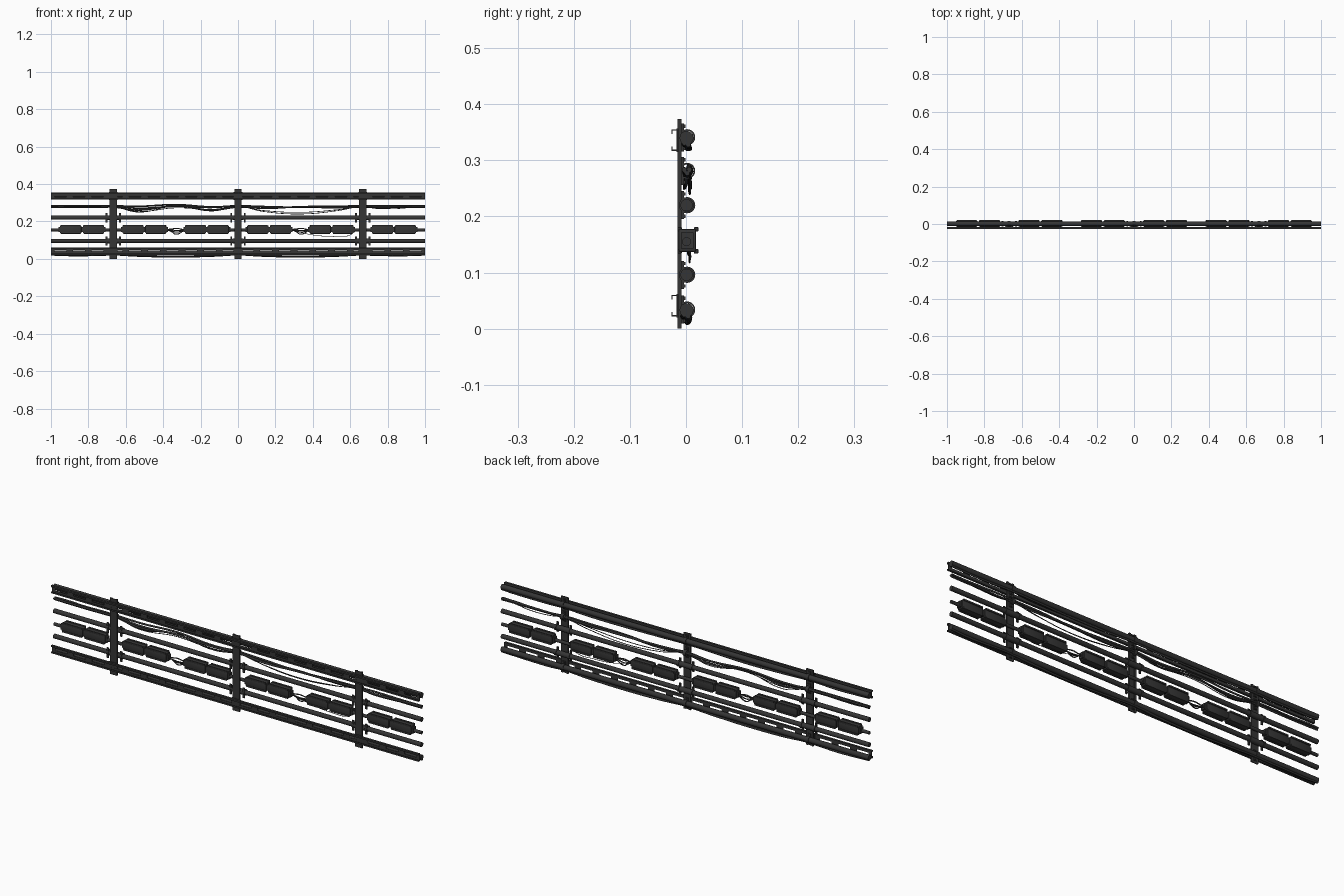
import bpy, bmesh, math, random
from mathutils import Vector

if "Cube" in bpy.data.objects:
    bpy.data.objects.remove(bpy.data.objects["Cube"])
random.seed(4)

mat = bpy.data.materials.new("dark_grey")
mat.diffuse_color = (0.035, 0.035, 0.035, 1)
mat.use_nodes = True
mat.node_tree.nodes["Principled BSDF"].inputs["Base Color"].default_value = mat.diffuse_color
POSTS = (-0.667, 0.0, 0.667)


def finish(name, mesh, smooth=False):
    ob = bpy.data.objects.new(name, mesh)
    bpy.context.collection.objects.link(ob)
    mesh.materials.clear()
    mesh.materials.append(mat)
    if smooth:
        bpy.ops.object.select_all(action='DESELECT')
        ob.select_set(True)
        bpy.context.view_layer.objects.active = ob
        bpy.ops.object.shade_smooth_by_angle(angle=math.radians(40))
    return ob


def boxes(name, items, bevel=0):
    """items: (x0, x1, y0, y1, z0, z1) joined into one object"""
    bm = bmesh.new()
    for x0, x1, y0, y1, z0, z1 in items:
        for v in bmesh.ops.create_cube(bm, size=1)['verts']:
            v.co = Vector(((x0 + x1) / 2 + v.co.x * (x1 - x0),
                           (y0 + y1) / 2 + v.co.y * (y1 - y0),
                           (z0 + z1) / 2 + v.co.z * (z1 - z0)))
    if bevel:
        bmesh.ops.bevel(bm, geom=bm.edges[:], offset=bevel, segments=2,
                        profile=0.5, affect='EDGES')
    me = bpy.data.meshes.new(name)
    bm.to_mesh(me)
    bm.free()
    return finish(name, me, bool(bevel))


def tubes(name, paths, r, res=4, cyclic=False, poly=False):
    """round tubes along point lists, joined into one object"""
    cu = bpy.data.curves.new(name, 'CURVE')
    cu.dimensions = '3D'
    cu.bevel_depth = r
    cu.bevel_resolution = res
    cu.resolution_u = 8
    cu.use_fill_caps = True
    for pts in paths:
        sp = cu.splines.new('POLY' if poly else 'BEZIER')
        knots = sp.points if poly else sp.bezier_points
        knots.add(len(pts) - 1)
        for k, p in zip(knots, pts):
            if poly:
                k.co = (*p, 1)
            else:
                k.co = p
                k.handle_left_type = k.handle_right_type = 'AUTO'
        sp.use_cyclic_u = cyclic
    tmp = bpy.data.objects.new(name + "_tmp", cu)
    bpy.context.collection.objects.link(tmp)
    bpy.context.view_layer.update()
    me = bpy.data.meshes.new_from_object(tmp)
    bpy.data.objects.remove(tmp)
    me.name = name
    return finish(name, me, True)


# slotted channel rails, open towards -y
for name, z in (("lower_rail", 0.041), ("upper_rail", 0.336)):
    parts = []
    for s in (-1, 1):
        def band(a, b, y0, y1):
            lo, hi = sorted((z + s * a, z + s * b))
            parts.append((-1, 1, y0, y1, lo, hi))
        band(0.006, 0.019, -0.017, -0.015)
        band(0.017, 0.019, -0.026, -0.017)
        band(0.011, 0.019, -0.026, -0.0245)
    for i in range(21):
        x = -1 + i * 0.1
        parts.append((max(-1, x - 0.018), min(1, x + 0.018), -0.017, -0.015, z - 0.006, z + 0.006))
    boxes(name, parts)

# upright posts, shallow channels
for i, x in enumerate(POSTS):
    boxes(f"post_{i}", [(x - 0.019, x + 0.019, -0.015, -0.012, 0, 0.374),
                        (x - 0.019, x - 0.016, -0.012, -0.008, 0, 0.374),
                        (x + 0.016, x + 0.019, -0.012, -0.008, 0, 0.374),
                        (x - 0.016, x - 0.009, -0.0095, -0.008, 0, 0.374),
                        (x + 0.009, x + 0.016, -0.0095, -0.008, 0, 0.374)])
    boxes(f"rail_bracket_{i}", [(x - 0.023, x + 0.023, -0.0165, -0.0135, z - 0.021, z + 0.021)
                                for z in (0.041, 0.336)])

# straight pipes
for name, z in (("bottom_pipe", 0.033), ("low_pipe", 0.096), ("high_pipe", 0.22), ("top_pipe", 0.34)):
    r = 0.0125 if name in ("bottom_pipe", "top_pipe") else 0.011
    tubes(name, [[(-1, 0.001, z), (1, 0.001, z)]], r, 5, poly=True)
for name, z in (("low_pipe_sleeve", 0.096), ("high_pipe_sleeve", 0.22)):
    tubes(name, [[(x - 0.03, 0.001, z), (x + 0.03, 0.001, z)] for x in POSTS], 0.013, 5, poly=True)


# pipe clamps: base strap and ring
def clamps(name, xs, z, w):
    boxes(name + "_base", [(x - w, x + w, -0.009, -0.004, z - 0.025, z + 0.025) for x in xs])
    boxes(name + "_bolts", [(x - 0.003, x + 0.003, -0.004, -0.001, z + s * 0.02 - 0.003, z + s * 0.02 + 0.003)
                            for x in xs for s in (-1, 1)])
    bm = bmesh.new()
    n = 20
    for x in xs:
        rings = []
        for px, rad in ((-w, 0.0115), (-w, 0.0145), (w, 0.0145), (w, 0.0115)):
            rings.append([bm.verts.new((x + px, 0.002 + rad * math.cos(math.tau * k / n),
                                        z + rad * math.sin(math.tau * k / n))) for k in range(n)])
        for a in range(4):
            p, q = rings[a], rings[(a + 1) % 4]
            for k in range(n):
                bm.faces.new((p[k], p[(k + 1) % n], q[(k + 1) % n], q[k]))
    bmesh.ops.recalc_face_normals(bm, faces=bm.faces[:])
    me = bpy.data.meshes.new(name)
    bm.to_mesh(me)
    bm.free()
    finish(name + "_ring", me, True)


side_xs = [x + s * 0.036 for x in POSTS for s in (-1, 1)]
clamps("low_clamp", side_xs, 0.096, 0.005)
clamps("high_clamp", side_xs, 0.22, 0.005)
clamps("bottom_clamp", POSTS, 0.034, 0.008)
clamps("top_clamp", POSTS, 0.341, 0.008)
clamps("bundle_clamp", POSTS, 0.281, 0.008)

# junction boxes in pairs along the middle
for i in range(6):
    c = -0.8333 + i / 3
    halves = [(c - 0.118, c - 0.004), (c + 0.004, c + 0.118)]
    boxes(f"junction_box_{i}", [(a, b, -0.013, 0.018, 0.137, 0.178) for a, b in halves], 0.003)
    boxes(f"junction_core_{i}", [(c - 0.126, c + 0.126, -0.009, 0.013, 0.143, 0.171)])
    boxes(f"junction_ribs_{i}", [(a + 0.004, b - 0.004, y, y + 0.008, z, z + 0.008)
                                 for a, b in halves for y in (-0.015, 0.014) for z in (0.134, 0.173)], 0.0015)

# feed cables between the boxes
tubes("feed_cable", [[(a, 0.001, 0.155), (b, 0.001, 0.155)] for a, b in
                     ((-1, -0.94), (-0.72, -0.61), (-0.06, 0.06), (0.61, 0.72), (0.94, 1))], 0.008, 3, poly=True)
loops = []
for c in (-0.333, 0.333):
    for z, y in ((0.163, 0.004), (0.152, -0.003), (0.143, 0.002), (0.132, 0.005)):
        loops.append([(c - 0.05, y, 0.157), (c - 0.02, y, (z + 0.157) / 2), (c, y, z), (c + 0.05, y, 0.155)])
tubes("loop_wires", loops, 0.0028, 2)
tubes("drooping_wire", [[(0.3, 0.006, 0.15), (0.4, 0.008, 0.128), (0.5, 0.006, 0.12),
                         (0.59, 0.006, 0.124), (0.63, 0.003, 0.15)]], 0.0014, 2)

# loose cable bundle, held at the posts and wavy between them
stops = (-1.0, *POSTS, 1.0)


def hung(z, y, sags):
    pts = []
    for j in range(4):
        a, b = stops[j], stops[j + 1]
        pts.append((a, y, z))
        for t, dz in zip((0.2, 0.5, 0.8), sags[j]):
            pts.append((a + (b - a) * t, y + random.uniform(-.003, .003), z + dz))
    return pts + [(1, y, z)]


flat = (0, 0, 0)
tubes("bundle_main", [
    hung(0.277, 0.002, (flat, (-0.016, 0.006, -0.016), (-0.006, 0.001, -0.004), flat)),
    hung(0.283, -0.003, (flat, (-0.012, -0.002, -0.008), (-0.012, -0.004, -0.002), (-0.005, -0.004, 0))),
    hung(0.284, 0.006, (flat, (-0.003, 0.006, -0.006), (-0.004, -0.008, -0.004), flat))], 0.0045, 3)
tubes("bundle_wires", [
    hung(0.28, 0.007, ((-.004, -.004, 0), (-0.03, 0.002, -0.024), (-0.026, -0.04, -0.022), (-.01, -.012, -.004))),
    hung(0.279, -0.002, (flat, (-0.025, -0.006, -0.014), (-0.02, -0.03, -0.016), (-.006, -.006, 0)))], 0.0018, 2)

# cables slung under the top and bottom pipes
for name, z, d in (("top_cable", 0.328, 0.007), ("bottom_cable", 0.022, 0.011)):
    sags = [(-.003, -.004, -.002), (-d * .6, -d, -d * .6), (-d * .6, -d, -d * .6), (-.002, -.004, -.003)]
    tubes(name, [hung(z, 0.004, sags), hung(z + 0.003, -0.003, sags)], 0.0045, 3)
